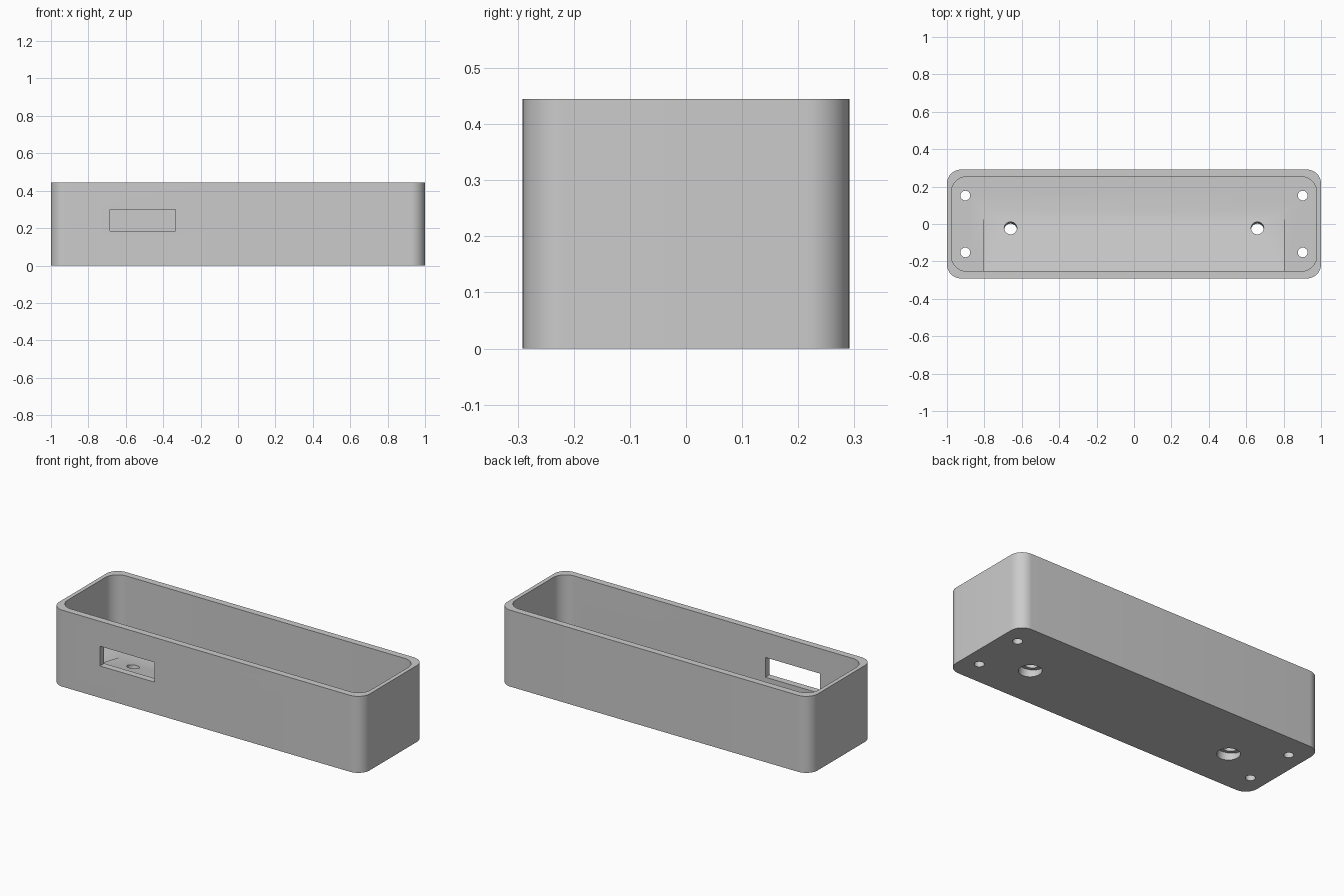
import bpy, bmesh, math
from mathutils import Matrix, Vector

if "Cube" in bpy.data.objects:
    bpy.data.objects.remove(bpy.data.objects["Cube"], do_unlink=True)

HEIGHT = 0.445
FLOOR = 0.068
TILT = math.radians(10)          # slope of the raised floor
CREASE_Y = 0.07                  # where the slope meets the flat floor

grey = bpy.data.materials.new("plain grey")
grey.use_nodes = True
grey.diffuse_color = (0.6, 0.6, 0.6, 1)
grey.node_tree.nodes["Principled BSDF"].inputs["Base Color"].default_value = (0.6, 0.6, 0.6, 1)


def extruded(name, points, move):
    """Closed solid from a planar outline swept along a vector."""
    bm = bmesh.new()
    face = bm.faces.new([bm.verts.new(p) for p in points])
    swept = bmesh.ops.extrude_face_region(bm, geom=[face])
    bmesh.ops.translate(bm, vec=move, verts=[v for v in swept["geom"] if isinstance(v, bmesh.types.BMVert)])
    return finish(name, bm)


def finish(name, bm):
    bmesh.ops.recalc_face_normals(bm, faces=bm.faces)
    mesh = bpy.data.meshes.new(name)
    bm.to_mesh(mesh)
    bm.free()
    mesh.materials.append(grey)
    obj = bpy.data.objects.new(name, mesh)
    bpy.context.collection.objects.link(obj)
    return obj


def rounded_prism(name, hx, hy, radius, z0, z1, steps=12):
    points = []
    for quarter, (sx, sy) in enumerate([(1, 1), (-1, 1), (-1, -1), (1, -1)]):
        for i in range(steps + 1):
            a = math.pi / 2 * (quarter + i / steps)
            points.append((sx * (hx - radius) + radius * math.cos(a),
                           sy * (hy - radius) + radius * math.sin(a), z0))
    return extruded(name, points, (0, 0, z1 - z0))


def cylinder(name, radius, depth, matrix):
    bm = bmesh.new()
    bmesh.ops.create_cone(bm, cap_ends=True, segments=32, radius1=radius,
                          radius2=radius, depth=depth, matrix=matrix)
    return finish(name, bm)


def combine(target, tool, operation):
    mod = target.modifiers.new(tool.name, 'BOOLEAN')
    mod.operation, mod.solver, mod.object = operation, 'EXACT', tool
    bpy.context.view_layer.objects.active = target
    bpy.ops.object.modifier_apply(modifier=mod.name)
    bpy.data.objects.remove(tool, do_unlink=True)


# Open tray with rounded corners
tray = rounded_prism("enclosure_tray", 1, 0.291, 0.075, 0, HEIGHT)
combine(tray, rounded_prism("cavity", 0.976, 0.252, 0.08, FLOOR, HEIGHT + 0.1), 'DIFFERENCE')

# Sloped floor, high at the front
def slope_z(y):
    return FLOOR + (CREASE_Y - y) * math.tan(TILT)

front, back = -0.27, 0.1
wedge = [(-0.805, front, 0.03), (-0.805, back, 0.03),
         (-0.805, back, slope_z(back)), (-0.805, front, slope_z(front))]
combine(tray, extruded("sloped_floor", wedge, (1.61, 0, 0)), 'UNION')

# Tilted, counterbored screw holes and straight corner holes
lean = Matrix.Rotation(-TILT, 4, 'X')
axis = lean @ Vector((0, 0, 1))
for side in (-1, 1):
    top = Vector((side * 0.66, -0.022, slope_z(-0.022)))
    combine(tray, cylinder("screw_hole", 0.034, 0.4, Matrix.Translation(top) @ lean), 'DIFFERENCE')
    seat = top - axis * 0.055
    combine(tray, cylinder("screw_counterbore", 0.06, 0.2,
                           Matrix.Translation(seat - axis * 0.1) @ lean), 'DIFFERENCE')
    for y in (-0.152, 0.152):
        combine(tray, cylinder("corner_hole", 0.026, 0.3,
                               Matrix.Translation((side * 0.902, y, 0))), 'DIFFERENCE')

# Port opening through the front wall
port = [(-0.685, -0.35, 0.185), (-0.335, -0.35, 0.185),
        (-0.335, -0.35, 0.3), (-0.685, -0.35, 0.3)]
combine(tray, extruded("port_opening", port, (0, 0.15, 0)), 'DIFFERENCE')

# Smooth the rounded corners and bores, keep the edges crisp
bpy.ops.object.select_all(action='DESELECT')
tray.select_set(True)
bpy.context.view_layer.objects.active = tray
bpy.ops.object.shade_smooth_by_angle(angle=math.radians(30))
